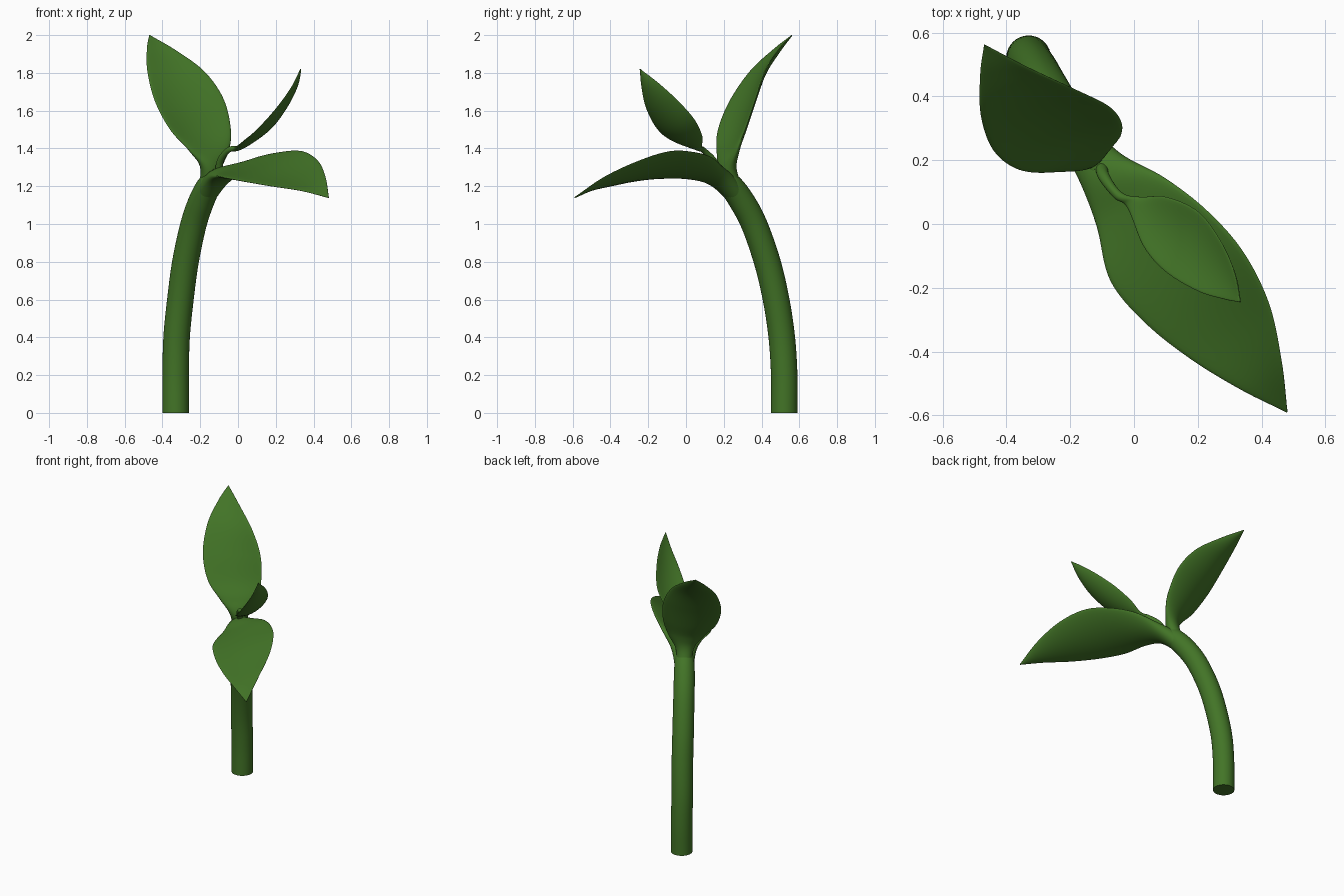
import bpy, math
from mathutils import Vector as V

if "Cube" in bpy.data.objects:
    bpy.data.objects.remove(bpy.data.objects["Cube"])

green = bpy.data.materials.new("leaf green")
green.diffuse_color = (0.055, 0.175, 0.02, 1)
green.use_nodes = True
green.node_tree.nodes["Principled BSDF"].inputs["Base Color"].default_value = green.diffuse_color


def spline(vals, t):
    """Catmull-Rom sample of a list of vectors at parameter t."""
    i = min(int(t), len(vals) - 2)
    f = t - i
    b, c = vals[i], vals[i + 1]
    a = vals[i - 1] if i > 0 else b * 2 - c
    d = vals[i + 2] if i + 2 < len(vals) else c * 2 - b
    return 0.5 * (b * 2 + (c - a) * f + (a * 2 - b * 5 + c * 4 - d) * f * f
                  + (b * 3 - a - c * 3 + d) * f ** 3)


def loft(name, rows, sub=8, n=32):
    """rows: (left edge point, right edge point, half thickness, sag of the midrib)"""
    L = [V(r[0]) for r in rows]
    R = [V(r[1]) for r in rows]
    T = [V((r[2], r[3], 0)) for r in rows]
    steps = (len(rows) - 1) * sub
    ls = [spline(L, k / sub) for k in range(steps + 1)]
    rs = [spline(R, k / sub) for k in range(steps + 1)]
    mids = [(a + b) / 2 for a, b in zip(ls, rs)]
    verts, faces = [], []
    for k in range(steps + 1):
        half = (rs[k] - ls[k]) / 2
        tan = mids[min(k + 1, steps)] - mids[max(k - 1, 0)]
        nrm = half.cross(tan).normalized()
        th = spline(T, k / sub)
        for j in range(n):
            a = 2 * math.pi * j / n
            s = math.cos(a)
            verts.append(mids[k] + half * s
                         + nrm * (th.x * math.sin(a) + th.y * (1 - s * s)))
    for k in range(steps):
        for j in range(n):
            p, q = k * n + j, k * n + (j + 1) % n
            faces.append((p, q, q + n, p + n))
    faces.append(tuple(reversed(range(n))))
    faces.append(tuple(range(steps * n, steps * n + n)))
    me = bpy.data.meshes.new(name)
    me.from_pydata(verts, [], faces)
    me.materials.append(green)
    ob = bpy.data.objects.new(name, me)
    bpy.context.collection.objects.link(ob)
    bpy.ops.object.select_all(action='DESELECT')
    ob.select_set(True)
    bpy.context.view_layer.objects.active = ob
    bpy.ops.object.mode_set(mode='EDIT')
    bpy.ops.mesh.select_all(action='SELECT')
    bpy.ops.mesh.normals_make_consistent(inside=False)
    bpy.ops.object.mode_set(mode='OBJECT')
    bpy.ops.object.shade_smooth_by_angle(angle=math.radians(60))
    return ob


def tube(points):
    """round rows for a stalk: (x, y, z, radius)"""
    side = V((0.83, 0.56, 0))
    return [(V(p[:3]) - side * p[3], V(p[:3]) + side * p[3], p[3], 0) for p in points]


# curved stem
loft("stem", tube([
    (-.33, .52, 0, .07), (-.33, .52, .2, .07), (-.325, .507, .4, .07),
    (-.305, .477, .6, .07), (-.278, .43, .8, .07), (-.235, .36, 1.0, .069),
    (-.19, .29, 1.13, .068), (-.145, .225, 1.215, .062), (-.10, .165, 1.26, .04)]))

# big drooping leaf
loft("drooping_leaf", tube([(-.19, .29, 1.13, .055)]) + [
    ((-.166, .126, 1.23), (-.04, .22, 1.26), .05, .0),
    ((-.116, -.011, 1.25), (.096, .145, 1.345), .028, .02),
    ((-.074, -.178, 1.245), (.228, .043, 1.38), .018, .03),
    ((.034, -.309, 1.225), (.341, -.085, 1.385), .015, .03),
    ((.18, -.425, 1.20), (.423, -.248, 1.335), .013, .025),
    ((.338, -.521, 1.175), (.463, -.43, 1.25), .01, .012),
    ((.478, -.59, 1.138), (.481, -.588, 1.142), .003, 0)])

# tall upright leaf
loft("upright_leaf", [
    ((-.12, .29, 1.13), (-.22, .26, 1.13), .045, 0),
    ((-.095, .25, 1.28), (-.195, .19, 1.29), .045, 0),
    ((-.045, .275, 1.40), (-.26, .165, 1.39), .028, .02),
    ((-.04, .32, 1.52), (-.36, .17, 1.50), .018, .035),
    ((-.08, .37, 1.67), (-.44, .23, 1.65), .015, .035),
    ((-.18, .42, 1.81), (-.48, .34, 1.81), .013, .025),
    ((-.33, .49, 1.92), (-.482, .47, 1.93), .01, .012),
    ((-.466, .561, 1.999), (-.47, .561, 2.0), .003, 0)])

# small leaf on a thin stalk
loft("small_leaf", tube([
    (-.10, .19, 1.24, .022), (-.095, .15, 1.33, .018), (-.05, .09, 1.392, .015)]) + [
    ((-.02, .05, 1.40), (.02, .085, 1.41), .013, .004),
    ((.03, -.07, 1.44), (.10, .085, 1.47), .011, .018),
    ((.10, -.15, 1.50), (.20, .04, 1.56), .01, .025),
    ((.20, -.21, 1.61), (.27, -.05, 1.66), .009, .02),
    ((.28, -.235, 1.72), (.315, -.15, 1.75), .008, .01),
    ((.331, -.245, 1.82), (.334, -.242, 1.82), .003, 0)])
